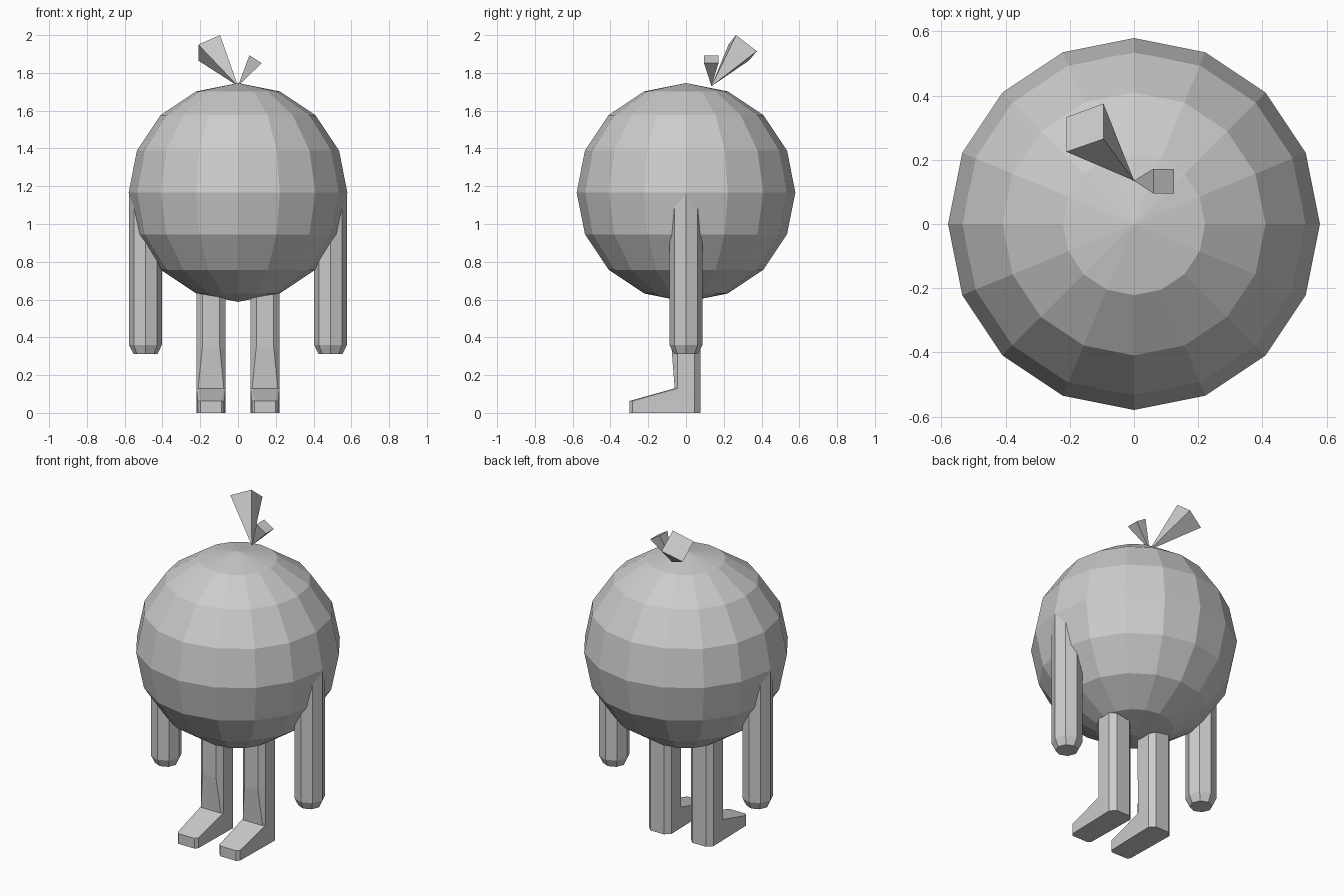
import bpy, bmesh, math

if "Cube" in bpy.data.objects:
    bpy.data.objects.remove(bpy.data.objects["Cube"])

grey = bpy.data.materials.new("light_grey")
grey.diffuse_color = (0.6, 0.6, 0.6, 1)
grey.use_nodes = True
grey.node_tree.nodes["Principled BSDF"].inputs["Base Color"].default_value = grey.diffuse_color


def finish(name, bm):
    bmesh.ops.recalc_face_normals(bm, faces=bm.faces)
    mesh = bpy.data.meshes.new(name)
    bm.to_mesh(mesh)
    bm.free()
    mesh.materials.append(grey)
    obj = bpy.data.objects.new(name, mesh)
    bpy.context.collection.objects.link(obj)
    return obj


def loft(name, rings):
    """Skin a list of equal rings and cap both ends."""
    bm = bmesh.new()
    loops = [[bm.verts.new(p) for p in ring] for ring in rings]
    n = len(loops[0])
    for a, b in zip(loops, loops[1:]):
        for i in range(n):
            j = (i + 1) % n
            bm.faces.new((a[i], a[j], b[j], b[i]))
    bm.faces.new(loops[0])
    bm.faces.new(loops[-1])
    return finish(name, bm)


def octagon(cx, r, z):
    return [(cx + r * math.cos(i * math.pi / 4), r * math.sin(i * math.pi / 4), z)
            for i in range(8)]


def leg_ring(cx, z, toe_z, front, chamfer):
    """Chamfered square whose four front corners can be pulled forward."""
    r, a = 0.077, 0.046
    half = [(front[0], front[1], toe_z), (chamfer[0], chamfer[1], toe_z),
            (r, a, z), (a, r, z)]
    return ([(cx + x, y, h) for x, y, h in half]
            + [(cx - x, y, h) for x, y, h in reversed(half)])


# Round body
bm = bmesh.new()
bmesh.ops.create_uvsphere(bm, u_segments=16, v_segments=8, radius=0.579)
body = finish("body", bm)
body.location.z = 1.167

for side, s in (("left", 1), ("right", -1)):
    # Hanging arm with a tapered tip
    loft(side + "_arm", [octagon(s * 0.49, 0.087, 1.16),
                         octagon(s * 0.49, 0.087, 0.36),
                         octagon(s * 0.49, 0.064, 0.312)])
    # Leg flowing into a forward foot
    cx = s * 0.143
    plain = ((0.046, -0.077), (0.077, -0.046))
    ankle = ((0.068, -0.06), (0.077, -0.045))
    toe = ((0.055, -0.30), (0.07, -0.283))
    loft(side + "_leg", [leg_ring(cx, 0.75, 0.75, *plain),
                         leg_ring(cx, 0.35, 0.35, *plain),
                         leg_ring(cx, 0.13, 0.13, *ankle),
                         leg_ring(cx, 0.06, 0.063, *toe),
                         leg_ring(cx, 0.0, 0.0, *toe)])


# Flared tufts on the crown
def tuft(name, apex, base):
    bm = bmesh.new()
    tip = bm.verts.new(apex)
    vs = [bm.verts.new(p) for p in base]
    bm.faces.new(vs)
    for i in range(4):
        bm.faces.new((tip, vs[i], vs[(i + 1) % 4]))
    finish(name, bm)


tuft("large_tuft", (0, 0.135, 1.73),
     [(-0.095, 0.265, 2.0), (-0.095, 0.375, 1.915),
      (-0.21, 0.333, 1.865), (-0.21, 0.225, 1.95)])
tuft("small_tuft", (0, 0.135, 1.73),
     [(0.06, 0.095, 1.893), (0.125, 0.095, 1.852),
      (0.125, 0.172, 1.852), (0.06, 0.172, 1.893)])
